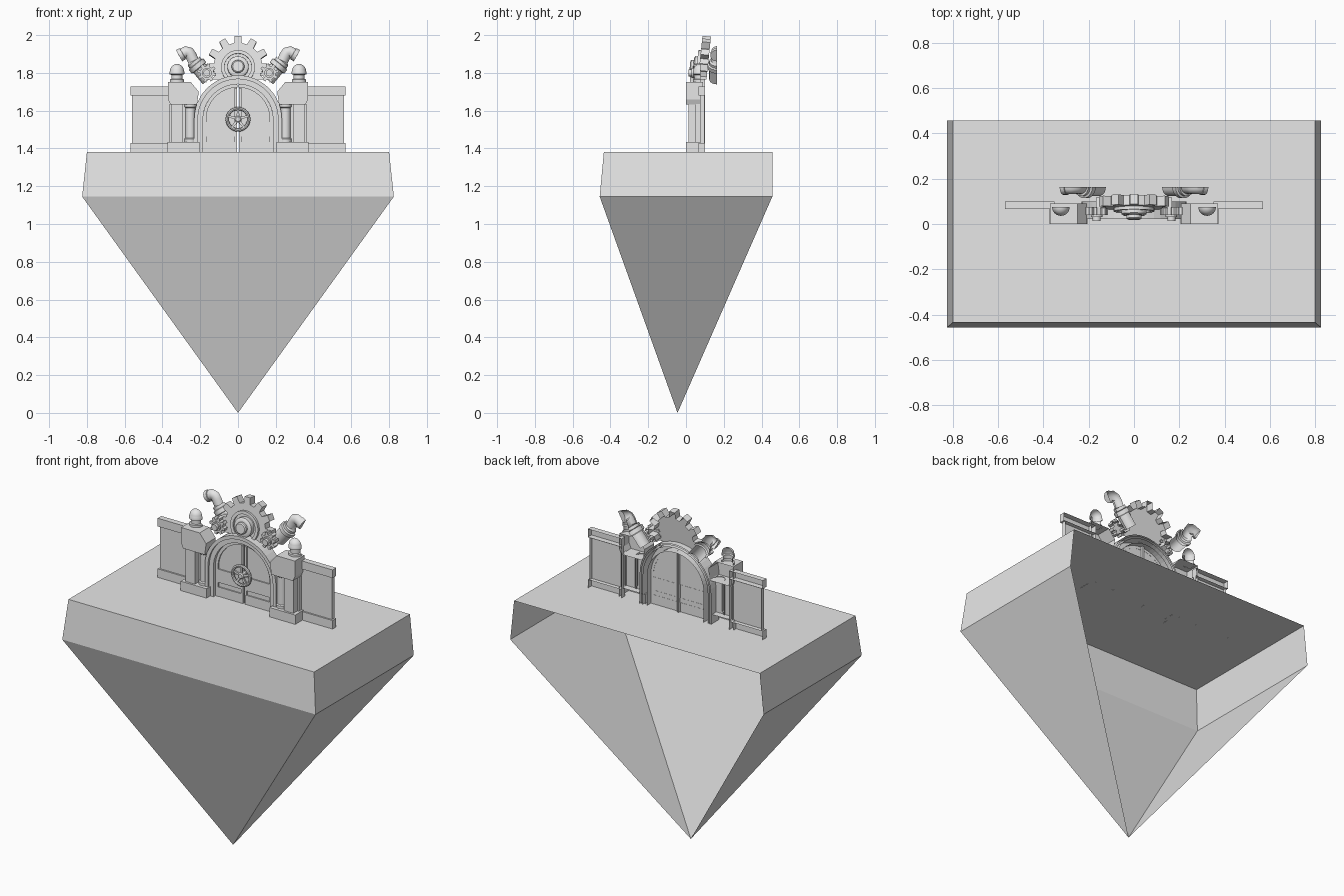
import bpy, bmesh
from math import sin, cos, pi, radians
from mathutils import Matrix, Vector

cube = bpy.data.objects.get("Cube")
if cube:
    bpy.data.objects.remove(cube, do_unlink=True)

stone = bpy.data.materials.new("plain_grey")
stone.use_nodes = True
GREY = (0.8, 0.8, 0.8, 1)
stone.diffuse_color = GREY
stone.node_tree.nodes["Principled BSDF"].inputs["Base Color"].default_value = GREY

GROUND = 1.378
FORWARD = Matrix.Rotation(pi / 2, 4, 'X')   # turns local z to the front


def finish(bm, name, mirror=False, smooth=False, matrix=None):
    bmesh.ops.remove_doubles(bm, verts=bm.verts, dist=1e-5)
    if matrix is not None:
        bm.transform(matrix)
    mesh = bpy.data.meshes.new(name)
    bm.to_mesh(mesh)
    bm.free()
    mesh.materials.append(stone)
    ob = bpy.data.objects.new(name, mesh)
    bpy.context.collection.objects.link(ob)
    if smooth:
        bpy.ops.object.select_all(action='DESELECT')
        ob.select_set(True)
        bpy.context.view_layer.objects.active = ob
        bpy.ops.object.shade_smooth_by_angle(angle=radians(40))
    if mirror:
        ob.modifiers.new("mirror", 'MIRROR')
    return ob


def clip(bm, co, no):
    bmesh.ops.bisect_plane(bm, geom=bm.verts[:] + bm.edges[:] + bm.faces[:],
                           plane_co=co, plane_no=no, clear_outer=True)


def prism(name, pts, front, back, mirror=False, matrix=None, floor=None):
    """Front outline in x,z pushed backwards, left open at the back."""
    area = sum(a[0] * b[1] - b[0] * a[1] for a, b in zip(pts, pts[1:] + pts[:1]))
    pts = pts if area > 0 else pts[::-1]
    bm = bmesh.new()
    f = [bm.verts.new((x, front, z)) for x, z in pts]
    b = [bm.verts.new((x, back, z)) for x, z in pts]
    bm.faces.new(f)
    for i in range(len(pts)):
        j = (i + 1) % len(pts)
        bm.faces.new((f[j], f[i], b[i], b[j]))
    if matrix is not None:
        bm.transform(matrix)
    if floor is not None:
        clip(bm, (0, 0, floor), (0, 0, -1))
    return finish(bm, name, mirror)


def block(name, x0, x1, z0, z1, front, back, mirror=True):
    return prism(name, [(x0, z0), (x1, z0), (x1, z1), (x0, z1)], front, back, mirror)


def lathe(name, profile, matrix, mirror=False, cut=None, n=24, floor=None):
    """Profile of (radius, height) spun about local z; cut opens the back."""
    bm = bmesh.new()
    rings = [[bm.verts.new((r * cos(2 * pi * i / n), r * sin(2 * pi * i / n), h))
              for i in range(n)] for r, h in profile]
    for a, b in zip(rings, rings[1:]):
        for i in range(n):
            j = (i + 1) % n
            bm.faces.new((a[i], a[j], b[j], b[i]))
    bmesh.ops.remove_doubles(bm, verts=bm.verts, dist=1e-5)
    bm.transform(matrix)
    if cut is not None:
        clip(bm, (0, cut, 0), (0, 1, 0))
    if floor is not None:
        clip(bm, (0, 0, floor), (0, 0, -1))
    return finish(bm, name, mirror, smooth=True)


def half_tube(name, path, y, n=10):
    """Front half of a pipe along (x, z, radius) points."""
    bm = bmesh.new()
    rings = []
    for k, (x, z, r) in enumerate(path):
        p, q = path[max(k - 1, 0)], path[min(k + 1, len(path) - 1)]
        t = Vector((q[0] - p[0], q[1] - p[1])).normalized()
        rings.append([bm.verts.new((x + r * cos(a) * t.y, y - r * sin(a), z - r * cos(a) * t.x))
                      for a in [pi * i / n for i in range(n + 1)]])
    for a, b in zip(rings, rings[1:]):
        for i in range(n):
            bm.faces.new((a[i + 1], a[i], b[i], b[i + 1]))
    bmesh.ops.recalc_face_normals(bm, faces=bm.faces)
    return finish(bm, name, mirror=True, smooth=True)


def arc(r, a0, a1, n, z):
    return [(r * cos(a0 + (a1 - a0) * i / n), z + r * sin(a0 + (a1 - a0) * i / n))
            for i in range(n + 1)]


def gear_outline(root, tip, teeth, turn=0.0):
    step = 2 * pi / teeth
    pts = []
    for k in range(teeth):
        mid = turn + k * step
        for r, off in ((root, -0.3), (tip, -0.2), (tip, 0.2), (root, 0.3)):
            pts.append((r * cos(mid + off * step), r * sin(mid + off * step)))
    return pts


# Floating island: open at the back
bm = bmesh.new()
top = [bm.verts.new((x, y, 1.38)) for x, y in
       ((-0.8, -0.435), (0.8, -0.435), (0.8, 0.457), (-0.8, 0.457))]
rim = [bm.verts.new((x, y, 1.145)) for x, y in
       ((-0.825, -0.457), (0.825, -0.457), (0.825, 0.457), (-0.825, 0.457))]
tip = bm.verts.new((0, -0.045, 0))
bm.faces.new(top)
for i, j in ((0, 1), (1, 2), (3, 0)):
    bm.faces.new((rim[i], rim[j], top[j], top[i]))
    bm.faces.new((tip, rim[j], rim[i]))
finish(bm, "island")

# Side walls
block("wall_panel", 0.35, 0.56, 1.43, 1.68, 0.075, 0.098)
block("wall_base", 0.35, 0.57, GROUND, 1.43, 0.066, 0.1)
block("wall_coping", 0.35, 0.57, 1.68, 1.728, 0.066, 0.1)

# Pillars with a sloped capital, flat pilaster and round column
block("pillar_base", 0.205, 0.373, GROUND, 1.435, 0.0, 0.09)
block("pillar_core", 0.215, 0.362, 1.435, 1.635, 0.05, 0.09)
block("pilaster", 0.29, 0.352, 1.435, 1.635, 0.012, 0.06)
prism("pillar_capital", [(0.217, 1.632), (0.358, 1.632), (0.37, 1.66), (0.37, 1.752),
                         (0.25, 1.752), (0.208, 1.7)], 0.0, 0.09, mirror=True)
lathe("column", [(0.032, 1.435), (0.032, 1.45), (0.026, 1.455), (0.026, 1.615),
                 (0.032, 1.62), (0.032, 1.635)], Matrix.Translation((0.252, 0.05, 0)),
      mirror=True, cut=0.06)
dome = [(0.037 * cos(a), 1.81 + 0.037 * sin(a)) for a in [pi / 12 * i for i in range(7)]]
lathe("post_dome", [(0.038, 1.75), (0.038, 1.765), (0.03, 1.768), (0.03, 1.79),
                    (0.039, 1.793), (0.039, 1.806)] + dome,
      Matrix.Translation((0.323, 0.075, 0)), mirror=True, cut=0.076)

# Arch with its raised outer lip
SPRING = 1.555
for name, inner, outer, front in (("arch", 0.185, 0.224, 0.035), ("arch_lip", 0.212, 0.232, 0.022)):
    ring = arc(outer, 0, pi, 24, SPRING) + [(-outer, GROUND), (-inner, GROUND)]
    ring += arc(inner, pi, 0, 24, SPRING) + [(inner, GROUND), (outer, GROUND)]
    prism(name, ring, front, 0.1)

# Double door with raised frame, plates and hinges
leaf = [(0.004, GROUND), (0.186, GROUND)] + arc(0.186, 0, pi / 2 - 0.022, 14, SPRING)
prism("door_leaf", leaf, 0.062, 0.08, mirror=True)
edge = [(0.168, GROUND), (0.185, GROUND)] + arc(0.185, 0, pi / 2 - 0.022, 14, SPRING)
edge += arc(0.168, pi / 2 - 0.022, 0, 14, SPRING)
prism("door_frame", edge, 0.054, 0.063, mirror=True)
block("door_middle_plate", 0.006, 0.168, 1.462, 1.54, 0.055, 0.063)
block("door_foot_plate", 0.006, 0.168, GROUND, 1.435, 0.055, 0.063)
block("door_centre_strip", 0.004, 0.018, 1.435, 1.72, 0.054, 0.063)

# Hand wheel on the door
tyre = [(0.057 + 0.009 * cos(a), 0.009 * sin(a)) for a in [2 * pi * i / 8 for i in range(9)]]
wheel_at = Matrix.Translation((0, 0.032, SPRING))
lathe("wheel_rim", tyre, wheel_at @ FORWARD)
lathe("wheel_hub", [(0.018, -0.03), (0.018, 0.006), (0.012, 0.012), (0, 0.012)],
      wheel_at @ FORWARD, n=16)
for k in range(5):
    turn = Matrix.Rotation(2 * pi * k / 5, 4, 'Y')
    prism("wheel_spoke", [(-0.008, 0.01), (0.008, 0.01), (0.005, 0.055), (-0.005, 0.055)],
          -0.005, 0.005, matrix=wheel_at @ turn)

# Great gear leaning back behind the arch
FLOOR = 1.765
gear_at = Matrix.Translation((0, 0.07, 1.83)) @ Matrix.Rotation(radians(-6), 4, 'X')
prism("great_gear", gear_outline(0.13, 0.168, 12, pi / 2), 0.0, 0.045,
      matrix=gear_at, floor=FLOOR)
lathe("great_gear_ring", [(0.09, 0), (0.09, 0.014), (0.072, 0.014), (0.072, 0.002), (0.058, 0.002)],
      gear_at @ FORWARD, n=32, floor=FLOOR)
lathe("great_gear_hub", [(0.056, 0), (0.056, 0.026), (0.048, 0.032), (0.034, 0.032),
                         (0.034, 0.045), (0.028, 0.05), (0, 0.05)], gear_at @ FORWARD, floor=FLOOR)

# Small gears on the shoulders
small_at = Matrix.Translation((0.165, 0.04, 1.8))
prism("small_gear", gear_outline(0.036, 0.05, 8, 0.2), 0, 0.035, mirror=True, matrix=small_at)
lathe("small_gear_hub", [(0.026, 0), (0.026, 0.01), (0.018, 0.01), (0.018, 0.026), (0, 0.026)],
      small_at @ FORWARD, mirror=True, n=16)

# Bent half pipes
half_tube("pipe", [(0.155, 1.765, 0.04), (0.205, 1.825, 0.04), (0.207, 1.8275, 0.049),
                   (0.222, 1.846, 0.049), (0.224, 1.8485, 0.04), (0.234, 1.861, 0.04),
                   (0.236, 1.8635, 0.03), (0.25, 1.893, 0.03), (0.26, 1.908, 0.03),
                   (0.275, 1.912, 0.03), (0.292, 1.902, 0.03), (0.293, 1.9015, 0.034),
                   (0.312, 1.891, 0.034), (0.3125, 1.8908, 0.0)], 0.163)
